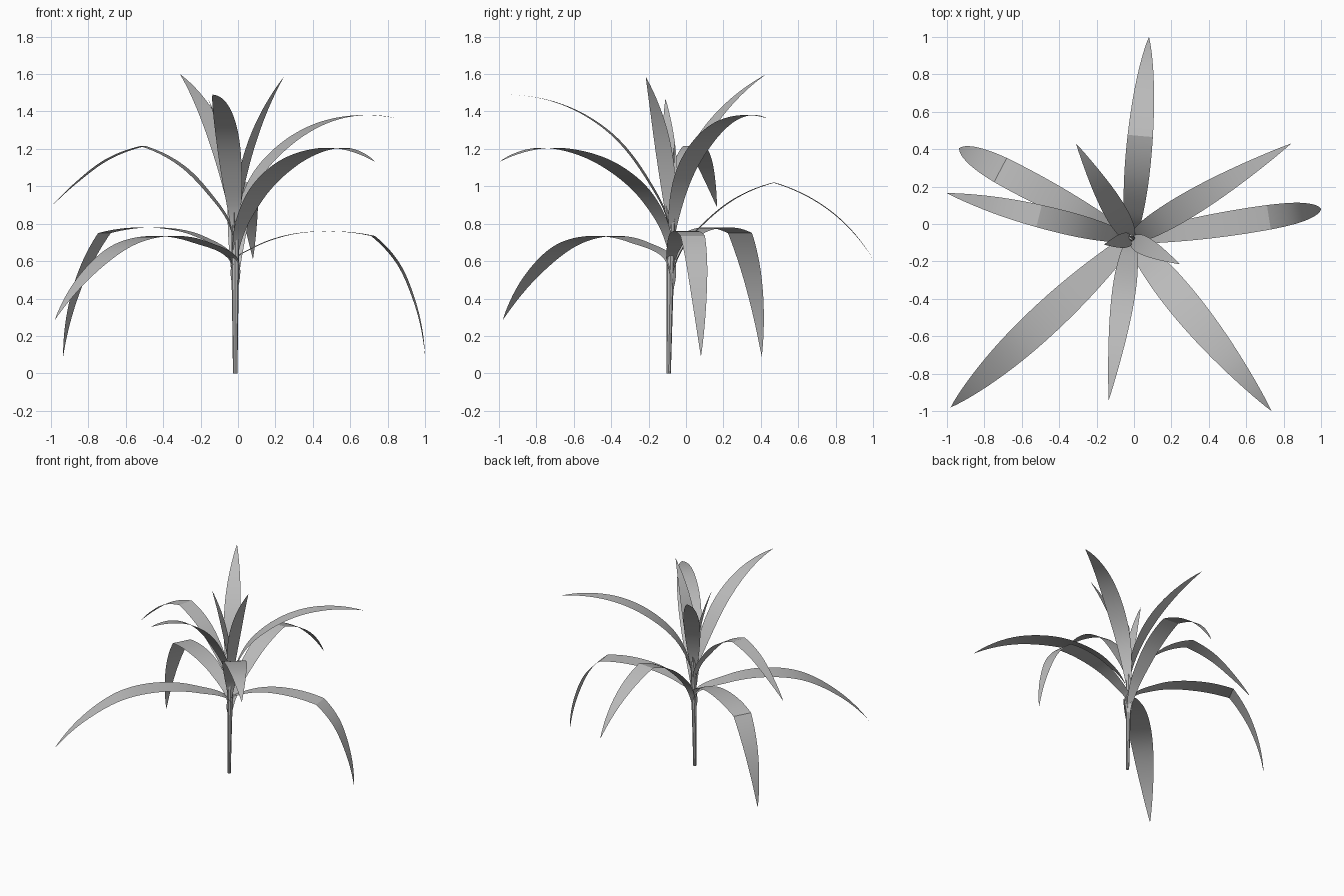
import bpy
import math
from mathutils import Vector

cube = bpy.data.objects.get("Cube")
if cube:
    bpy.data.objects.remove(cube, do_unlink=True)

CENTRE = Vector((-0.015, -0.08, 0))
STEPS = 8


def make_material(name, colour):
    material = bpy.data.materials.new(name)
    material.use_nodes = True
    material.diffuse_color = colour
    shader = next(n for n in material.node_tree.nodes if n.type == "BSDF_PRINCIPLED")
    shader.inputs["Base Color"].default_value = colour
    shader.inputs["Roughness"].default_value = 0.8
    return material


leaf_grey = make_material("leaf grey", (0.5, 0.5, 0.5, 1))


def make_object(name, verts, faces):
    mesh = bpy.data.meshes.new(name)
    mesh.from_pydata(verts, [], faces)
    mesh.materials.append(leaf_grey)
    mesh.shade_smooth()
    mesh.set_sharp_from_angle(angle=math.radians(25))
    obj = bpy.data.objects.new(name, mesh)
    bpy.context.collection.objects.link(obj)
    return obj


def spline(points):
    """Smooth path through unevenly spaced points, bending evenly to both ends."""
    spans = [(b - a).length for a, b in zip(points, points[1:])]
    slopes = [(b - a) / h for a, b, h in zip(points, points[1:], spans)]
    tangents = [(s * k + t * h) / (h + k)
                for s, t, h, k in zip(slopes, slopes[1:], spans, spans[1:])]
    tangents = [slopes[0] * 2 - tangents[0], *tangents, slopes[-1] * 2 - tangents[-1]]
    path = []
    for i, h in enumerate(spans):
        a, b = points[i], points[i + 1]
        for step in range(STEPS):
            u = step / STEPS
            ease = u * u * (3 - 2 * u)
            path.append(a.lerp(b, ease) + tangents[i] * (h * u * (1 - u) ** 2)
                        - tangents[i + 1] * (h * u * u * (1 - u)))
    return path + [points[-1]]


def leaf(name, tip, width, rise, fall=()):
    """Ribbon leaf. rise and fall list (share of reach, height); they meet in a fold."""
    reach = Vector((*tip, 0)) - CENTRE
    side = Vector((-reach.y, reach.x, 0)).normalized()

    def place(profile):
        return [CENTRE + reach * share + Vector((0, 0, height)) for share, height in profile]

    sheath = (0, rise[0][1] - 0.18)
    path = spline(place([sheath, *rise]))
    if fall:
        path = path[:-1] + spline(place([rise[-1], *fall]))

    # Width follows the length along the leaf
    lengths = [0]
    for a, b in zip(path, path[1:]):
        lengths.append(lengths[-1] + (b - a).length)
    verts = []
    for point, length in zip(path, lengths):
        s = length / lengths[-1]
        half = width / 2 * max(0, math.sin(math.pi * s)) ** 0.9
        if s < 0.3:
            half = max(half, 0.01)
        verts += [point - side * half, point + side * half]
    faces = [(i, i + 1, i + 3, i + 2) for i in range(0, len(verts) - 2, 2)]
    return make_object(name, verts, faces)


def stem(name, rings, sides=8):
    """Closed tube through (x, y, z, radius) rings."""
    verts, faces = [], []
    for x, y, z, radius in rings:
        for k in range(sides):
            angle = math.tau * k / sides
            verts.append((x + radius * math.cos(angle), y + radius * math.sin(angle), z))
    for r in range(len(rings) - 1):
        for k in range(sides):
            n = (k + 1) % sides
            a, b = r * sides, (r + 1) * sides
            faces.append((a + k, a + n, b + n, b + k))
    faces.append(tuple(reversed(range(sides))))
    faces.append(tuple(range(len(verts) - sides, len(verts))))
    return make_object(name, verts, faces)


# Central stem, swelling where the leaf sheaths wrap it
stem("stem", [(-0.015, -0.093, 0, 0.012), (-0.015, -0.088, 0.3, 0.016),
              (-0.015, -0.083, 0.6, 0.021), (-0.013, -0.077, 0.8, 0.02),
              (-0.012, -0.07, 0.98, 0.016)])

# Folded leaves that bend sharply downward
leaf("back_folded_leaf", (0.08, 1), 0.138,
     [(0.02, 0.58), (0.07, 0.69), (0.17, 0.81), (0.31, 0.93), (0.51, 1.02)],
     [(0.81, 0.85), (1, 0.61)])
leaf("left_folded_leaf", (1, 0.08), 0.135,
     [(0, 0.61), (0.1, 0.675), (0.26, 0.735), (0.48, 0.76), (0.725, 0.735)],
     [(0.85, 0.6), (0.94, 0.4), (1, 0.09)])
leaf("right_back_folded_leaf", (-0.935, 0.405), 0.15,
     [(0.02, 0.62), (0.2, 0.73), (0.53, 0.78), (0.76, 0.75)],
     [(0.87, 0.57), (0.95, 0.36), (1, 0.09)])
leaf("right_folded_leaf", (-1, 0.165), 0.125,
     [(0.03, 0.8), (0.14, 0.96), (0.29, 1.11), (0.5, 1.215)],
     [(0.7, 1.14), (0.85, 1.03), (1, 0.89)])

# Arching leaves
leaf("right_front_arching_leaf", (-0.98, -0.98), 0.175,
     [(0, 0.59), (0.19, 0.7), (0.4, 0.735), (0.61, 0.69), (0.81, 0.54), (1, 0.285)])
leaf("left_front_arching_leaf", (0.735, -1), 0.17,
     [(0.02, 0.73), (0.13, 0.93), (0.35, 1.11), (0.57, 1.19), (0.75, 1.205), (1, 1.13)])
leaf("front_arching_leaf", (-0.135, -0.94), 0.125,
     [(0.02, 0.82), (0.14, 1.03), (0.37, 1.28), (0.6, 1.41), (1, 1.49)])
leaf("left_back_arching_leaf", (0.84, 0.43), 0.135,
     [(0.02, 0.8), (0.13, 1.05), (0.31, 1.22), (0.55, 1.34), (0.78, 1.38), (1, 1.365)])

# Young upright leaves at the crown
leaf("back_upright_leaf", (-0.31, 0.43), 0.12,
     [(0.02, 0.85), (0.16, 1.1), (0.35, 1.28), (0.55, 1.41), (1, 1.6)])
leaf("left_upright_leaf", (0.245, -0.215), 0.1,
     [(0.03, 0.85), (0.3, 1.2), (0.6, 1.4), (1, 1.585)])
leaf("right_upright_leaf", (-0.16, -0.11), 0.08,
     [(0.02, 0.9), (0.35, 1.18), (1, 1.47)])
leaf("centre_sprout", (0, -0.06), 0.03, [(0.1, 0.95), (1, 1.24)])
